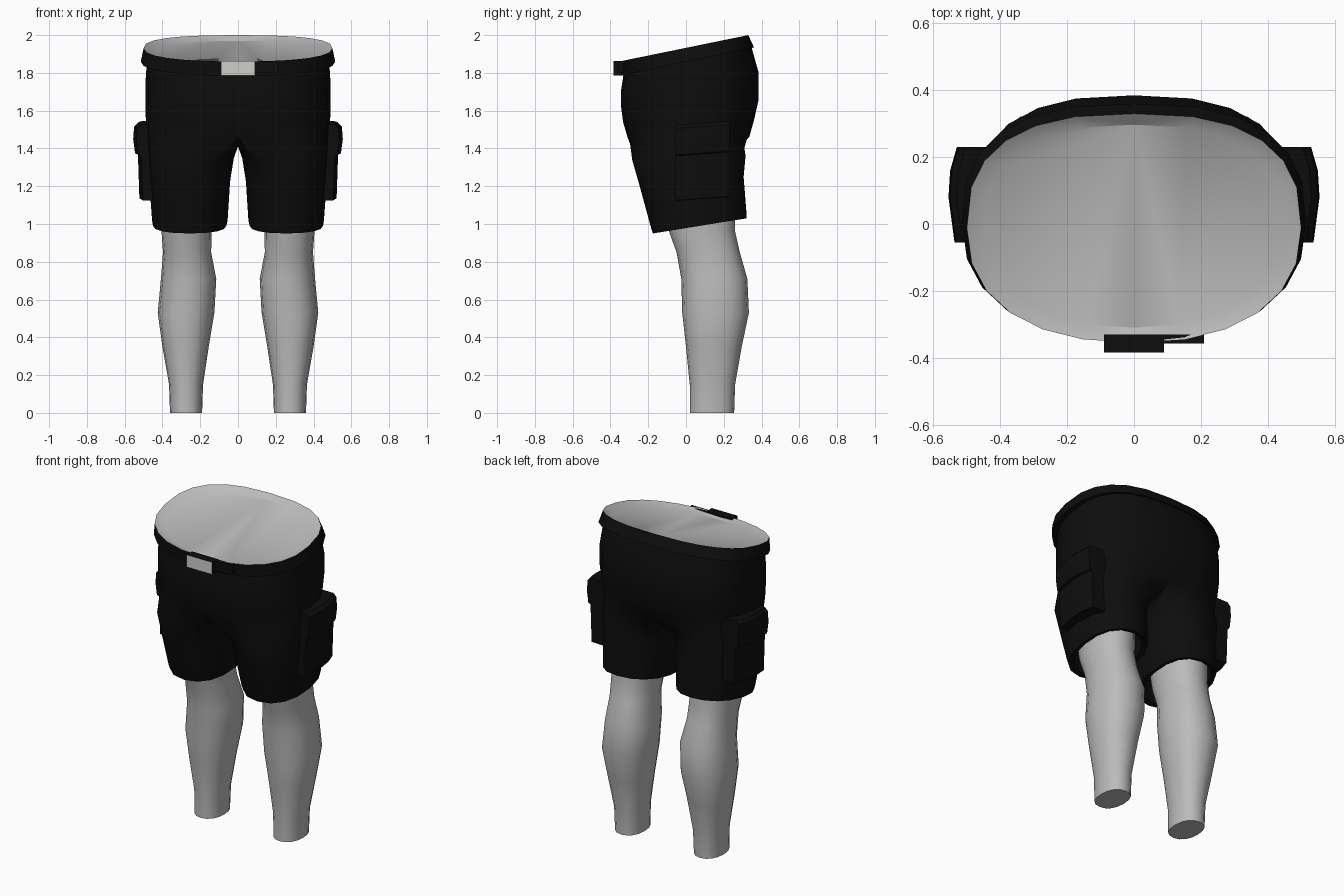
import bpy, bmesh
from math import sin, cos, pi, radians

if "Cube" in bpy.data.objects:
    bpy.data.objects.remove(bpy.data.objects["Cube"])


def material(name, rgb):
    m = bpy.data.materials.new(name)
    m.use_nodes = True
    m.diffuse_color = (*rgb, 1)
    m.node_tree.nodes["Principled BSDF"].inputs["Base Color"].default_value = (*rgb, 1)
    return m


BLACK = material("black cloth", (0.004, 0.004, 0.004))
SKIN = material("pale grey skin", (0.5, 0.5, 0.5))
METAL = material("buckle metal", (0.62, 0.61, 0.59))


def finish(name, bm, mats, mirror=True, angle=35):
    bmesh.ops.recalc_face_normals(bm, faces=bm.faces)
    mesh = bpy.data.meshes.new(name)
    bm.to_mesh(mesh)
    bm.free()
    ob = bpy.data.objects.new(name, mesh)
    bpy.context.collection.objects.link(ob)
    for m in mats:
        mesh.materials.append(m)
    bpy.ops.object.select_all(action="DESELECT")
    ob.select_set(True)
    bpy.context.view_layer.objects.active = ob
    bpy.ops.object.shade_smooth_by_angle(angle=radians(angle))
    if mirror:
        mod = ob.modifiers.new("Mirror", "MIRROR")
        mod.use_clip = True
    return ob


def add_ring(bm, pts):
    return [bm.verts.new(p) for p in pts]


def bridge(bm, a, b, closed, mat=0):
    n = len(a)
    for i in range(n if closed else n - 1):
        j = (i + 1) % n
        bm.faces.new((a[i], a[j], b[j], b[i])).material_index = mat


def half_ring(yf, yb, half, zf, zb, n=13):
    """Right-hand half of a tilted rounded oval, front centre to back centre."""
    pts = []
    for i in range(n):
        a = -pi / 2 + pi * i / (n - 1)
        e = 2 / 2.3 if a < 0 else 2 / 2.6
        s = abs(sin(a)) ** e * (1 if a > 0 else -1)
        x = 0 if i in (0, n - 1) else half * cos(a) ** e
        t = (s + 1) / 2
        pts.append((x, yf + (yb - yf) * t, zf + (zb - zf) * t))
    return pts


def leg_ring(x0, x1, yf, yb, zf, zb, n=16):
    """Tilted oval around one leg, starting at its inner front."""
    pts = []
    for i in range(n):
        a = radians(-135) + 2 * pi * i / n
        e = 0.88
        c = abs(cos(a)) ** e * (1 if cos(a) > 0 else -1)
        s = abs(sin(a)) ** e * (1 if sin(a) > 0 else -1)
        t = (s + 1) / 2
        pts.append(((x0 + x1) / 2 + (x1 - x0) / 2 * c, yf + (yb - yf) * t, zf + (zb - zf) * t))
    return pts


# Shorts: waist to crotch, then one trouser leg with a turned-in hem
bm = bmesh.new()
waist = [(-0.325, 0.34, 0.48, 1.83, 1.96), (-0.345, 0.385, 0.49, 1.70, 1.80),
         (-0.345, 0.385, 0.49, 1.63, 1.66), (-0.333, 0.36, 0.488, 1.54, 1.55),
         (-0.31, 0.335, 0.485, 1.46, 1.46)]
rings = [add_ring(bm, half_ring(*w)) for w in waist]
for a, b in zip(rings, rings[1:]):
    bridge(bm, a, b, False)
crotch = add_ring(bm, [(0, 0.2, 1.42), (0, 0.03, 1.41), (0, -0.15, 1.42)])
last = rings[-1] + crotch
for r in [(0.022, 0.48, -0.285, 0.315, 1.34, 1.36), (0.042, 0.47, -0.245, 0.305, 1.2, 1.25),
          (0.055, 0.455, -0.185, 0.32, 0.98, 1.06), (0.062, 0.45, -0.175, 0.32, 0.95, 1.03),
          (0.09, 0.425, -0.145, 0.29, 0.955, 1.035), (0.10, 0.42, -0.14, 0.28, 1.12, 1.16)]:
    ring = add_ring(bm, leg_ring(*r))
    bridge(bm, last, ring, True)
    last = ring
finish("shorts", bm, [BLACK], angle=45)

# Bare lower legs
bm = bmesh.new()
last = None
for x0, x1, yf, yb, z in [(0.19, 0.36, 0.02, 0.255, 0), (0.185, 0.365, 0.02, 0.26, 0.15),
                          (0.155, 0.40, 0, 0.295, 0.35), (0.125, 0.425, -0.02, 0.333, 0.53),
                          (0.115, 0.408, -0.025, 0.325, 0.71), (0.142, 0.397, -0.05, 0.285, 0.85),
                          (0.14, 0.405, -0.09, 0.26, 0.96), (0.13, 0.41, -0.12, 0.26, 1.13)]:
    ring = add_ring(bm, leg_ring(x0, x1, yf, yb, z, z))
    if last:
        bridge(bm, last, ring, True)
    else:
        bm.faces.new(ring)
    last = ring
bm.faces.new(last)
finish("lower_legs", bm, [SKIN], angle=50)

# Belt band, with the body's sloping rim and flat cut inside it
bm = bmesh.new()
band = [(-0.32, 0.34, 0.48, 1.79, 1.94), (-0.35, 0.36, 0.515, 1.785, 1.935),
        (-0.355, 0.33, 0.50, 1.86, 2.0), (-0.31, 0.297, 0.44, 1.845, 1.97)]
rings = [add_ring(bm, half_ring(*b)) for b in band]
for i in range(3):
    bridge(bm, rings[i], rings[i + 1], False, 1 if i == 2 else 0)
bm.faces.new(rings[-1]).material_index = 1
finish("belt_and_waist", bm, [BLACK, SKIN], angle=30)

# Cargo pocket with its thicker flap, lofted front to back
bm = bmesh.new()
profile = [(0.42, 1.535), (0.53, 1.535), (0.55, 1.515), (0.555, 1.45), (0.545, 1.375),
           (0.53, 1.37), (0.522, 1.135), (0.40, 1.13)]
last = None
for y, dx in [(-0.055, -0.018), (0.08, 0), (0.16, -0.005), (0.23, -0.025)]:
    ring = add_ring(bm, [(x + dx, y, z + 0.07 * (y - 0.08)) for x, z in profile])
    if last:
        bridge(bm, last, ring, True)
    else:
        bm.faces.new(ring)
    last = ring
bm.faces.new(last)
finish("cargo_pockets", bm, [BLACK], angle=30)


def block(name, x0, x1, front, back, z0, z1, mats, front_mat=0):
    bm = bmesh.new()
    a, b = [add_ring(bm, [(x0, y, z0), (x1, y, z0), (x1, y, z1), (x0, y, z1)]) for y in (front, back)]
    bm.faces.new(a).material_index = front_mat
    bm.faces.new(b)
    bridge(bm, a, b, True)
    return finish(name, bm, mats, mirror=False)


# Buckle with a metal face, and the loose belt end beside it
block("buckle", -0.09, 0.09, -0.385, -0.33, 1.785, 1.862, [BLACK, METAL], 1)
tail = block("belt_end", 0.09, 0.21, -0.358, -0.33, 1.80, 1.86, [BLACK])
